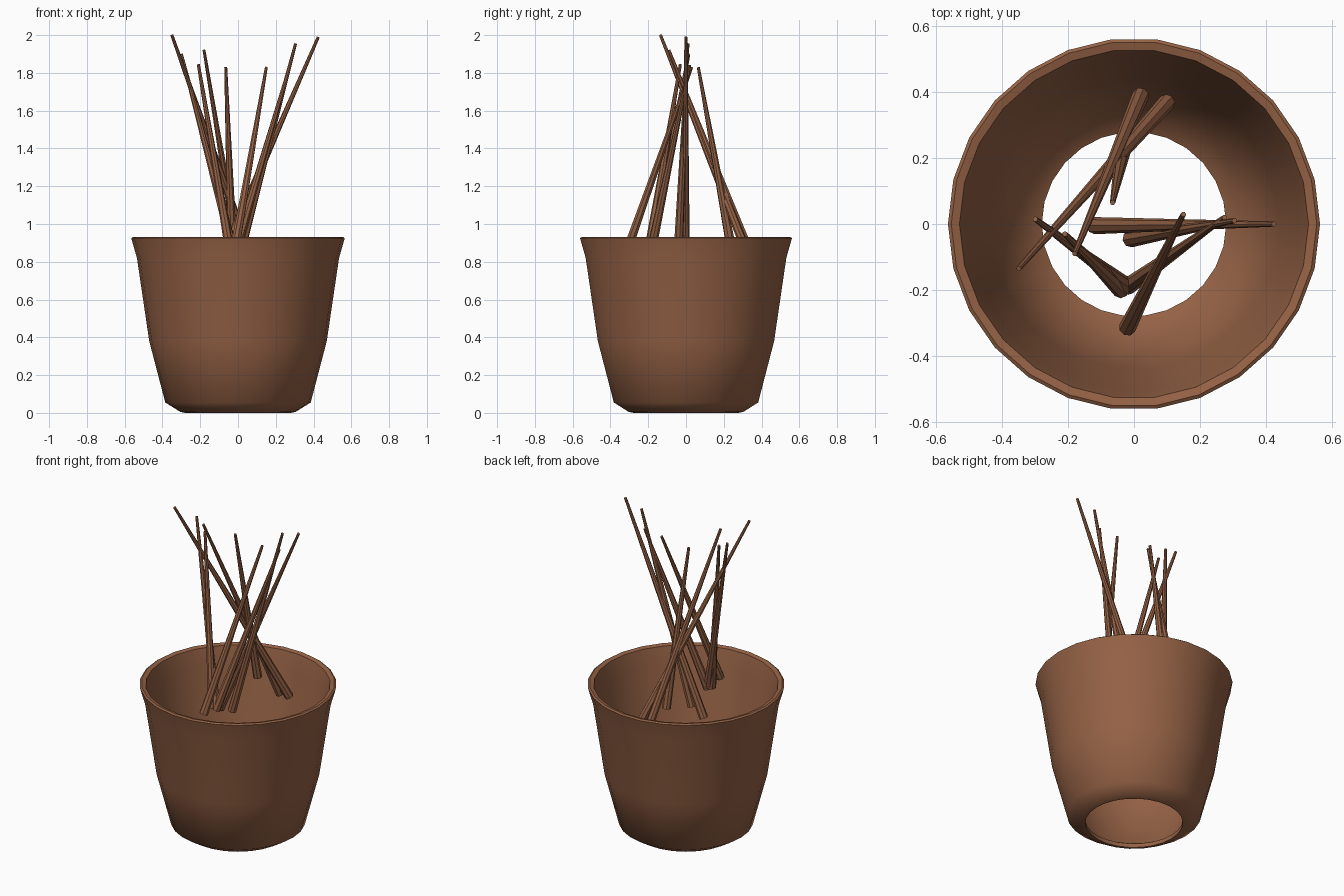
import bpy, bmesh, math
from mathutils import Vector

cube = bpy.data.objects.get("Cube")
if cube:
    bpy.data.objects.remove(cube, do_unlink=True)


def make_material(name, rgb):
    mat = bpy.data.materials.new(name)
    mat.use_nodes = True
    mat.diffuse_color = (*rgb, 1)
    bsdf = next(n for n in mat.node_tree.nodes if n.type == 'BSDF_PRINCIPLED')
    bsdf.inputs["Base Color"].default_value = (*rgb, 1)
    return mat


def make_object(name, bm, mat):
    bmesh.ops.recalc_face_normals(bm, faces=bm.faces)
    mesh = bpy.data.meshes.new(name)
    bm.to_mesh(mesh)
    bm.free()
    mesh.materials.append(mat)
    obj = bpy.data.objects.new(name, mesh)
    bpy.context.collection.objects.link(obj)
    return obj


def lathe(name, profile, sides, mat):
    """Spin a closed (radius, height) profile around z."""
    bm = bmesh.new()
    rings = []
    for r, z in profile:
        angles = [math.tau * i / sides for i in range(sides)]
        rings.append([bm.verts.new((r * math.cos(a), r * math.sin(a), z)) for a in angles])
    for low, high in zip(rings, rings[1:] + rings[:1]):
        for i in range(sides):
            j = (i + 1) % sides
            bm.faces.new((low[i], low[j], high[j], high[i]))
    return make_object(name, bm, mat)


def stick(name, base, tip, mat):
    """Tapered faceted twig from base to tip."""
    base, tip = Vector(base), Vector(tip)
    axis = tip - base
    bm = bmesh.new()
    bmesh.ops.create_cone(bm, cap_ends=True, segments=8, radius1=0.026,
                          radius2=0.008, depth=axis.length)
    turn = axis.to_track_quat('Z', 'Y').to_matrix().to_4x4()
    bmesh.ops.transform(bm, matrix=turn, verts=bm.verts)
    bmesh.ops.translate(bm, vec=(base + tip) / 2, verts=bm.verts)
    return make_object(name, bm, mat)


brown = make_material("terracotta_brown", (0.30, 0.122, 0.06))

# Open-bottomed pot: outer wall going up, rim, inner wall coming down
pot = lathe("pot", [
    (0.28, 0.0), (0.305, 0.005), (0.385, 0.055), (0.47, 0.38),
    (0.535, 0.82), (0.565, 0.925), (0.555, 0.932), (0.53, 0.925),
    (0.505, 0.82), (0.44, 0.38), (0.35, 0.07), (0.28, 0.025),
], 26, brown)
bpy.ops.object.select_all(action='DESELECT')
pot.select_set(True)
bpy.context.view_layer.objects.active = pot
bpy.ops.object.shade_smooth_by_angle(angle=math.radians(45))

# Bundle of leaning sticks: (base, tip)
sticks = [
    ((0.02, 0.39, 0.72), (-0.18, -0.09, 1.92)),
    ((0.10, 0.37, 0.73), (-0.35, -0.135, 2.0)),
    ((-0.03, 0.24, 0.87), (-0.065, 0.065, 1.83)),
    ((-0.12, -0.005, 0.74), (0.425, 0.0, 1.99)),
    ((-0.01, -0.045, 0.77), (0.305, 0.01, 1.955)),
    ((-0.02, -0.315, 0.85), (0.15, 0.03, 1.83)),
    ((-0.02, -0.19, 0.83), (0.275, 0.02, 1.84)),
    ((-0.04, -0.2, 0.84), (-0.21, -0.03, 1.845)),
    ((-0.02, -0.19, 0.84), (-0.30, 0.015, 1.9)),
]
for i, (base, tip) in enumerate(sticks, 1):
    stick(f"stick_{i}", base, tip, brown)
